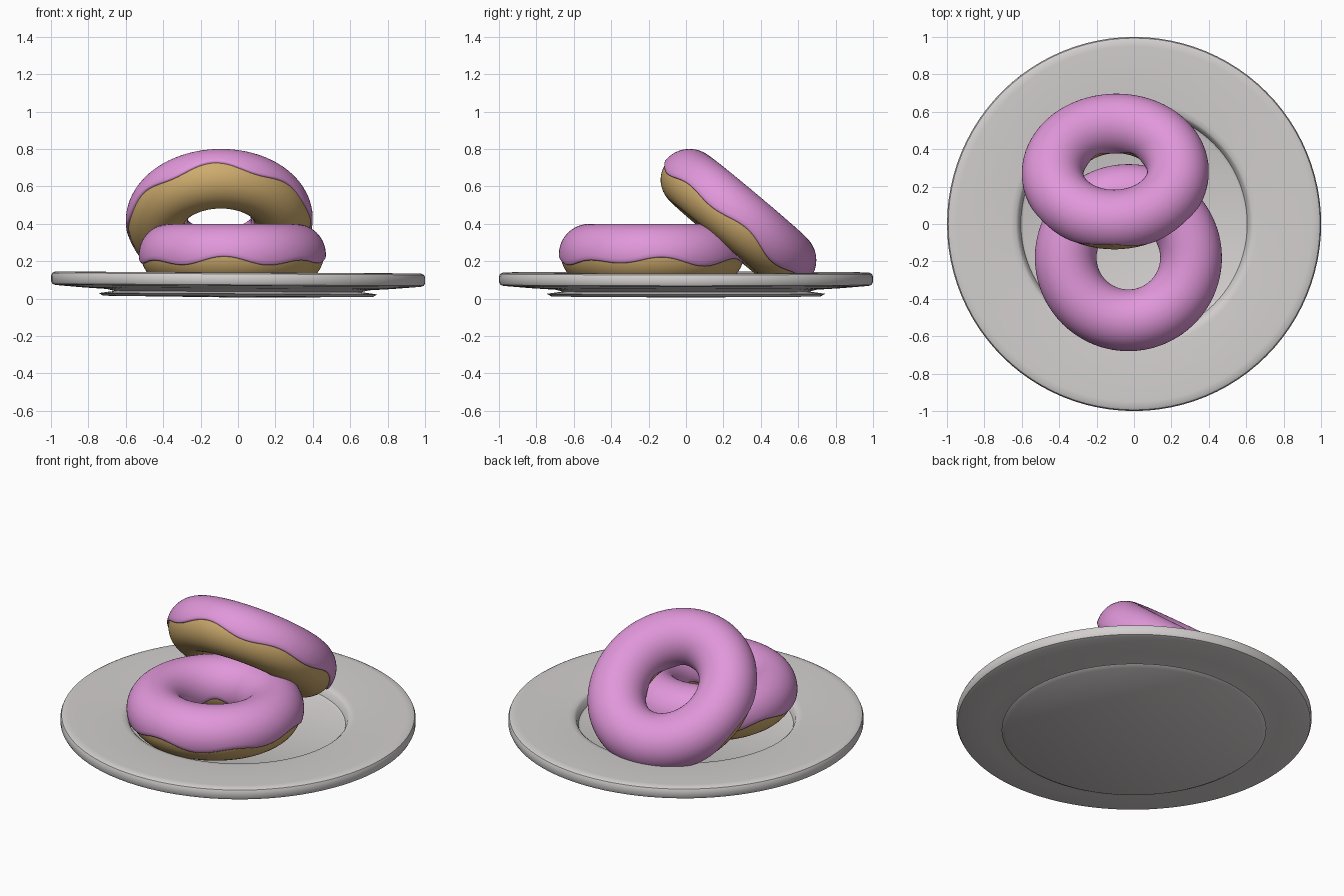
import bpy, bmesh
from math import sin, cos, pi, radians

if "Cube" in bpy.data.objects:
    bpy.data.objects.remove(bpy.data.objects["Cube"])

R, DOUGH, ICING = 0.335, 0.154, 0.165   # ring radius, tube radii


def material(name, rgb):
    m = bpy.data.materials.new(name)
    m.diffuse_color = (*rgb, 1)
    m.use_nodes = True
    m.node_tree.nodes["Principled BSDF"].inputs["Base Color"].default_value = m.diffuse_color
    return m


def make_object(name, rings, mat, closed_profile, angle=40):
    """Skin a list of profile rings that go once around the z axis."""
    bm = bmesh.new()
    vs = [[bm.verts.new(p) for p in ring] for ring in rings]
    n, m = len(vs), len(vs[0])
    for i in range(n):
        a, b = vs[i], vs[(i + 1) % n]
        for j in range(m if closed_profile else m - 1):
            k = (j + 1) % m
            bm.faces.new((a[j], b[j], b[k], a[k]))
    bmesh.ops.remove_doubles(bm, verts=bm.verts, dist=1e-5)
    bmesh.ops.recalc_face_normals(bm, faces=bm.faces)
    me = bpy.data.meshes.new(name)
    bm.to_mesh(me)
    bm.free()
    me.materials.append(mat)
    ob = bpy.data.objects.new(name, me)
    bpy.context.collection.objects.link(ob)
    bpy.ops.object.select_all(action='DESELECT')
    ob.select_set(True)
    bpy.context.view_layer.objects.active = ob
    bpy.ops.object.shade_smooth_by_angle(angle=radians(angle))
    return ob


def spin(profile_at, count):
    """profile_at(u) gives (radius, z) points for the turn angle u."""
    rings = []
    for i in range(count):
        u = 2 * pi * i / count
        rings.append([(r * cos(u), r * sin(u), z) for r, z in profile_at(u)])
    return rings


def dough_profile(u):
    return [(R + DOUGH * cos(2 * pi * j / 40), DOUGH * sin(2 * pi * j / 40))
            for j in range(40)]


def icing_profile(u):
    # wavy lower edge outside, calmer one inside the hole
    wave = 0.6 * sin(7 * u + 0.6) + 0.4 * sin(4 * u + 2)
    a0 = -0.18 + 0.17 * wave
    a1 = pi + 0.22 + 0.12 * sin(5 * u)
    n = 32
    angles = [a0 + (a1 - a0) * j / n for j in range(n + 1)]
    pts = [(ICING, a) for a in angles]
    pts += [(ICING - 0.004, a1 + 0.05), (DOUGH - 0.006, a1 + 0.06)]
    pts += [(DOUGH - 0.006, a) for a in reversed(angles)]
    pts += [(DOUGH - 0.006, a0 - 0.06), (ICING - 0.004, a0 - 0.05)]
    return [(R + t * cos(a), t * sin(a)) for t, a in pts]


porcelain = material("warm_white_plate", (0.65, 0.625, 0.62))
tan = material("golden_dough", (0.62, 0.41, 0.155))
pink = material("pink_icing", (0.75, 0.31, 0.70))

# Plate: lathe profile with sunken centre, rounded rim and foot disc
plate_profile = [(0, 0.07), (0.59, 0.07), (0.605, 0.078), (0.618, 0.115),
                 (0.632, 0.127), (0.66, 0.13), (0.95, 0.14), (0.98, 0.139),
                 (0.994, 0.132), (1.0, 0.118), (1.0, 0.088), (0.993, 0.074),
                 (0.975, 0.068), (0.83, 0.056), (0.70, 0.048), (0.66, 0.038),
                 (0.745, 0.026), (0.72, 0.012), (0.0, 0.006)]
plate = make_object("plate", spin(lambda u: plate_profile, 96), porcelain, False, 35)
plate.rotation_euler = (0, radians(0.3), 0)

# Two doughnuts: one lying flat, one leaning on it
for name, loc, rot in (("flat", (-0.03, -0.18, 0.235), (0, 0, 0)),
                       ("leaning", (-0.1, 0.275, 0.42), (radians(-40), 0, radians(2)))):
    for part, prof, mat in (("dough", dough_profile, tan), ("icing", icing_profile, pink)):
        ob = make_object(f"{name}_doughnut_{part}", spin(prof, 112), mat, True, 60)
        ob.location, ob.rotation_euler = loc, rot
